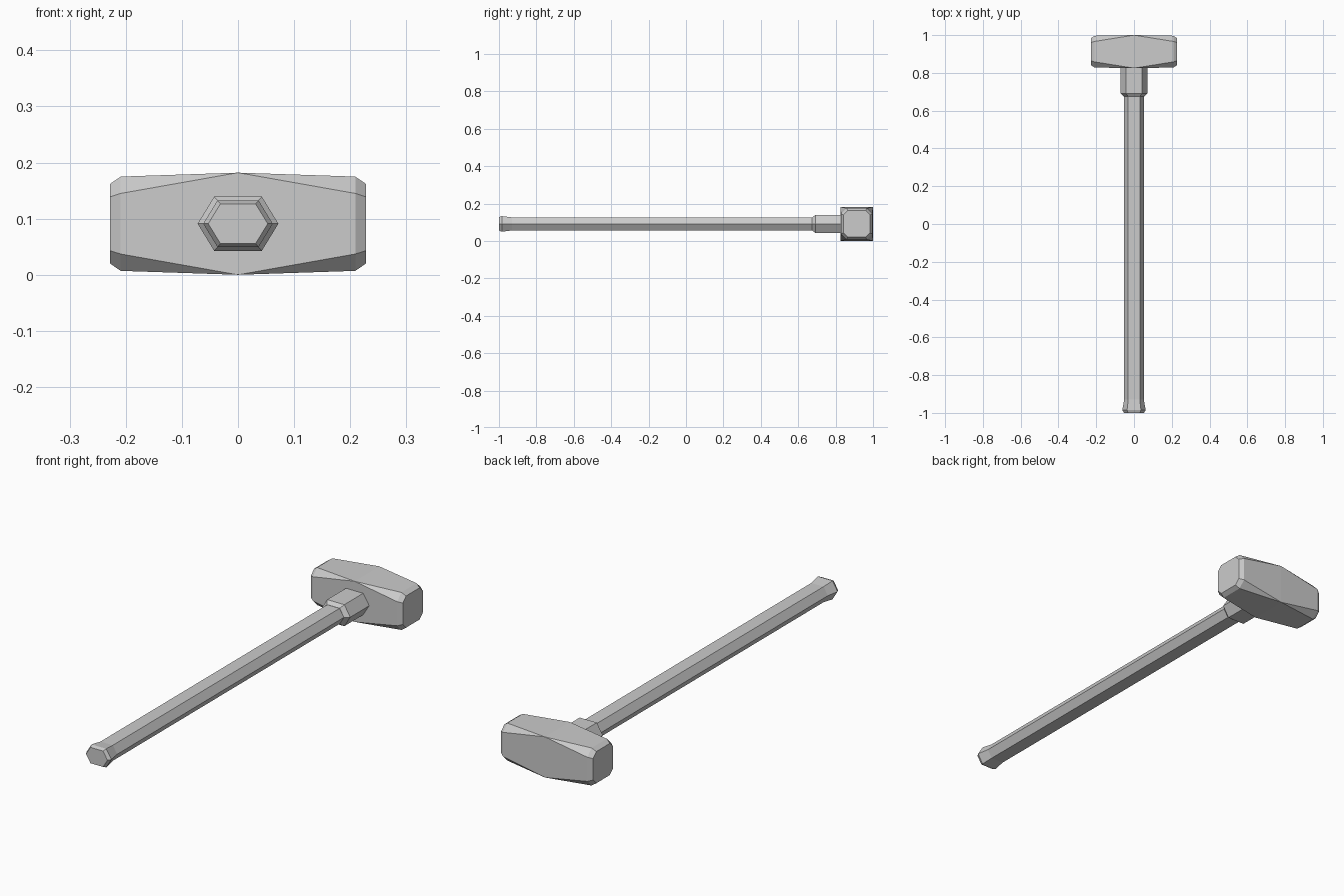
import bpy
import bmesh
from mathutils import Vector

cube = bpy.data.objects.get("Cube")
if cube:
    bpy.data.objects.remove(cube, do_unlink=True)

MID_Z = 0.091
HEAD_Y = 0.9125

steel = bpy.data.materials.new("light grey")
steel.use_nodes = True
grey = (0.6, 0.6, 0.6, 1)
steel.diffuse_color = grey
steel.node_tree.nodes["Principled BSDF"].inputs["Base Color"].default_value = grey


def finish(name, bm, location):
    bmesh.ops.recalc_face_normals(bm, faces=bm.faces[:])
    mesh = bpy.data.meshes.new(name)
    bm.to_mesh(mesh)
    bm.free()
    mesh.materials.append(steel)
    obj = bpy.data.objects.new(name, mesh)
    obj.location = location
    bpy.context.collection.objects.link(obj)
    return obj


def hex_bar(name, stations):
    """Loft hexagons along y; each station is (y, half width)."""
    bm = bmesh.new()
    rings = []
    for y, w in stations:
        flat, high = w * 0.59, w * 0.67
        outline = [(w, 0), (flat, high), (-flat, high),
                   (-w, 0), (-flat, -high), (flat, -high)]
        rings.append([bm.verts.new((x, y, z)) for x, z in outline])
    for a, b in zip(rings, rings[1:]):
        for i in range(6):
            j = (i + 1) % 6
            bm.faces.new((a[i], a[j], b[j], b[i]))
    bm.faces.new(rings[0])
    bm.faces.new(rings[-1])
    return finish(name, bm, (0, 0, MID_Z))


# Handle with a flared butt, and the collar under the head
hex_bar("handle", [(-1, 0.053), (-0.985, 0.062), (-0.93, 0.052), (0.72, 0.052)])
hex_bar("collar", [(0.675, 0.053), (0.692, 0.072), (0.85, 0.072)])

# Head: square waist tapering to chamfered octagonal striking faces
bm = bmesh.new()
for sy in (-1, 1):
    for sz in (-1, 1):
        bm.verts.new((0, sy * 0.0875, sz * 0.091))
        for sx in (-1, 1):
            for x, outer, inner in ((0.209, 0.084, 0.054), (0.228, 0.071, 0.048)):
                bm.verts.new((sx * x, sy * outer, sz * inner))
                bm.verts.new((sx * x, sy * inner, sz * outer))
bmesh.ops.convex_hull(bm, input=bm.verts[:])
bmesh.ops.dissolve_limit(bm, angle_limit=0.01, verts=bm.verts[:], edges=bm.edges[:])
finish("hammer_head", bm, Vector((0, HEAD_Y, MID_Z)))
